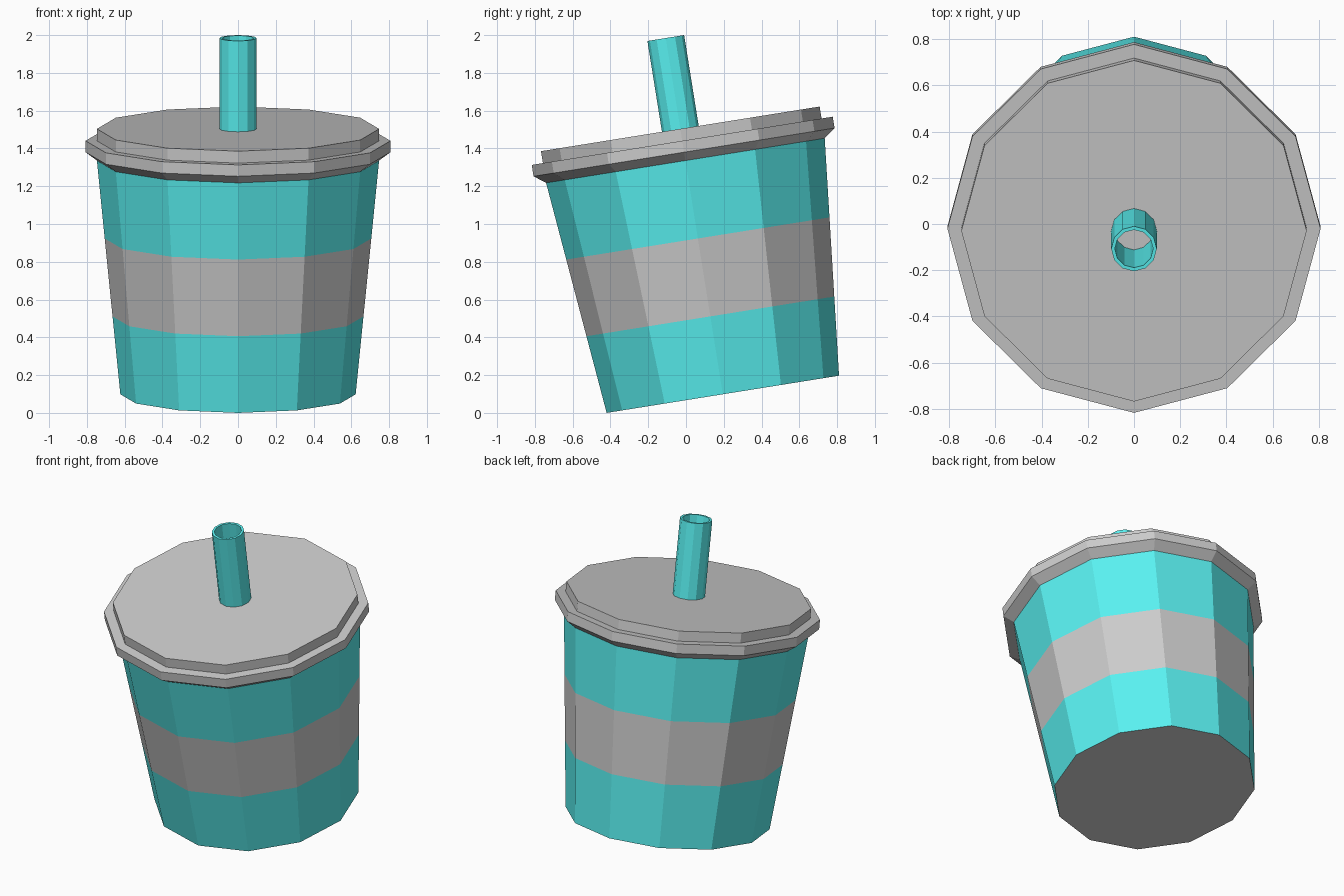
import bpy, bmesh, math
from mathutils import Matrix

if "Cube" in bpy.data.objects:
    bpy.data.objects.remove(bpy.data.objects["Cube"])

SIDES = 12
TILT = math.radians(9.1)
BASE_R, TOP_R, CUP_H = 0.623, 0.747, 1.253

# The whole drink leans: tilt about x, then rest the lowest base corner on z = 0
LEAN = Matrix.Translation((0, 0.195, BASE_R * math.sin(TILT))) @ Matrix.Rotation(TILT, 4, 'X')

teal = bpy.data.materials.new("teal")
teal.diffuse_color = (0.1, 0.88, 0.88, 1)
teal.use_nodes = True
teal.node_tree.nodes["Principled BSDF"].inputs["Base Color"].default_value = teal.diffuse_color


def lathe(name, profile, material=None, cap_start=False, cap_end=False, loop=False):
    """Turn (radius, height) points around the leaning axis, flat shaded."""
    bm = bmesh.new()
    rings = []
    for r, h in profile:
        rings.append([bm.verts.new((r * math.cos(2 * math.pi * i / SIDES),
                                    r * math.sin(2 * math.pi * i / SIDES), h))
                      for i in range(SIDES)])
    pairs = list(zip(rings, rings[1:]))
    if loop:
        pairs.append((rings[-1], rings[0]))
    for a, b in pairs:
        for i in range(SIDES):
            j = (i + 1) % SIDES
            bm.faces.new((a[i], a[j], b[j], b[i]))
    if cap_start:
        bm.faces.new(rings[0][::-1])
    if cap_end:
        bm.faces.new(rings[-1])
    mesh = bpy.data.meshes.new(name)
    bm.to_mesh(mesh)
    bm.free()
    if material:
        mesh.materials.append(material)
    obj = bpy.data.objects.new(name, mesh)
    obj.matrix_world = LEAN
    bpy.context.collection.objects.link(obj)
    return obj


def cup_point(t):
    return (BASE_R + (TOP_R - BASE_R) * t, CUP_H * t)


# Cup wall in three equal bands, the middle one a grey sleeve
for k, (name, mat) in enumerate([("cup_lower", teal), ("cup_sleeve", None), ("cup_upper", teal)]):
    lathe(name, [cup_point(k / 3), cup_point((k + 1) / 3)], mat)

# Grey cup base
base = lathe("cup_base", [cup_point(0)], cap_start=True)

# Lid: flared rim with a raised flat top
lathe("lid", [(TOP_R, CUP_H), (0.807, 1.298), (0.807, 1.359),
              (0.747, 1.359), (0.747, 1.423)], cap_start=True, cap_end=True)

# Open straw standing on the lid
lathe("straw", [(0.0985, 1.42), (0.0985, 1.91), (0.083, 1.91), (0.083, 1.42)],
      teal, loop=True)
